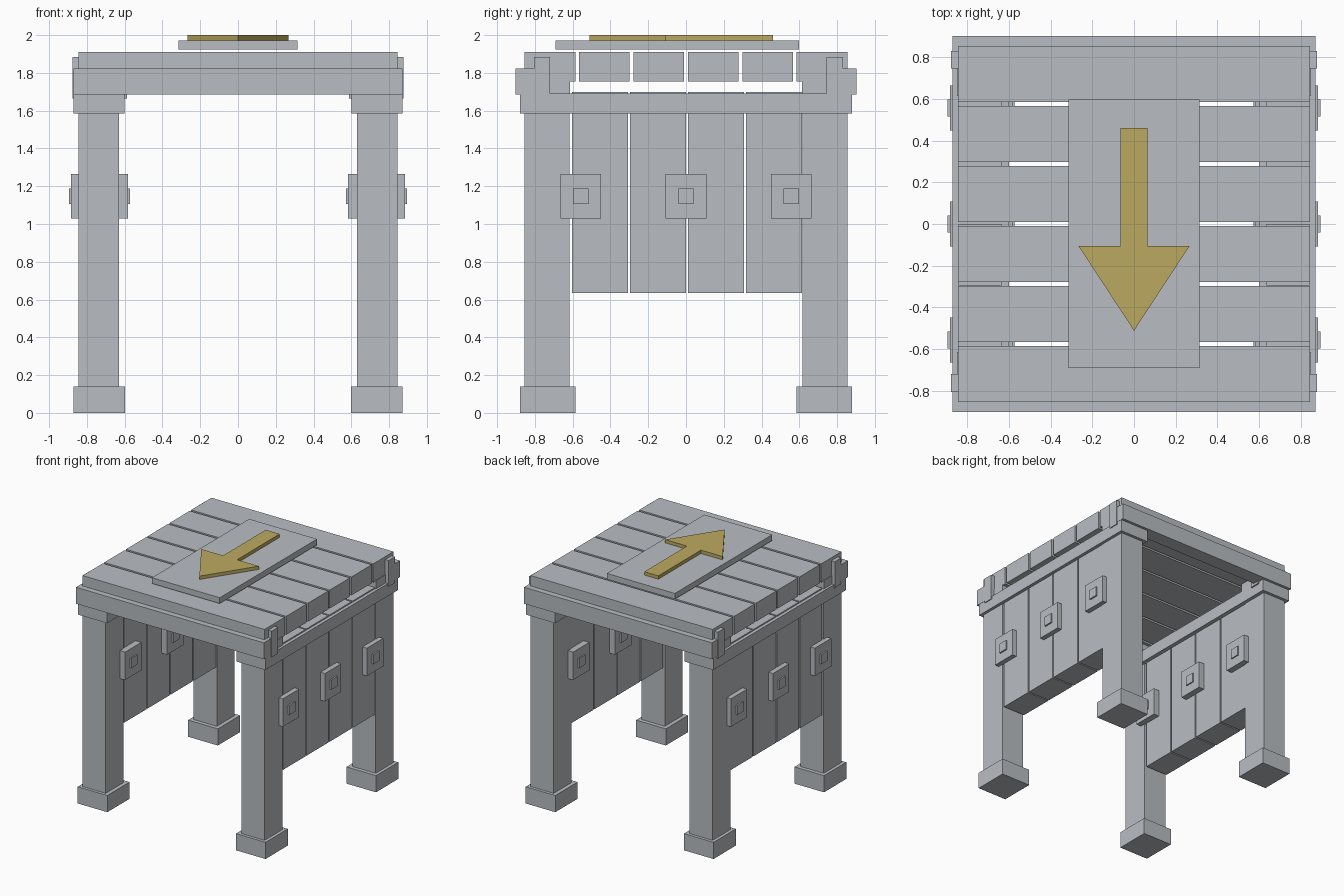
import bpy
import bmesh

cube = bpy.data.objects.get("Cube")
if cube:
    bpy.data.objects.remove(cube, do_unlink=True)


def make_material(name, rgb):
    mat = bpy.data.materials.new(name)
    mat.use_nodes = True
    color = (*rgb, 1.0)
    mat.diffuse_color = color
    mat.node_tree.nodes["Principled BSDF"].inputs["Base Color"].default_value = color
    return mat


GREY = make_material("pale_grey", (0.485, 0.51, 0.54))
GOLD = make_material("dull_gold", (0.5, 0.4, 0.115))


def add_prism(name, outline, z0, z1, mat):
    """Extrude a flat xy outline from z0 up to z1."""
    bm = bmesh.new()
    base = bm.faces.new([bm.verts.new((x, y, z0)) for x, y in outline])
    top = bmesh.ops.extrude_face_region(bm, geom=[base])["geom"]
    for v in top:
        if isinstance(v, bmesh.types.BMVert):
            v.co.z = z1
    bmesh.ops.recalc_face_normals(bm, faces=bm.faces)
    mesh = bpy.data.meshes.new(name)
    bm.to_mesh(mesh)
    bm.free()
    mesh.materials.append(mat)
    obj = bpy.data.objects.new(name, mesh)
    bpy.context.collection.objects.link(obj)
    return obj


def add_box(name, xs, ys, zs, mat=GREY):
    (x0, x1), (y0, y1) = sorted(xs), sorted(ys)
    return add_prism(name, [(x0, y0), (x1, y0), (x1, y1), (x0, y1)], *zs, mat)


for side, sx in (("left", 1), ("right", -1)):
    def side_box(name, x0, x1, ys, zs):
        add_box(f"{side}_{name}", (sx * x0, sx * x1), ys, zs)

    # Legs, feet and the corner blocks above them
    for end, sy in (("front", -1), ("back", 1)):
        side_box(f"{end}_leg", 0.63, 0.845, (sy * 0.618, sy * 0.855), (0.1, 1.6))
        side_box(f"{end}_foot", 0.597, 0.872, (sy * 0.585, sy * 0.88), (0, 0.14))
        side_box(f"{end}_corner_block", 0.6, 0.85, (sy * 0.615, sy * 0.84), (1.685, 1.76))

    # Clips that hold the end rails
    side_box("front_clip", 0.588, 0.877, (-0.805, -0.72), (1.665, 1.885))
    side_box("back_clip", 0.588, 0.877, (0.745, 0.83), (1.665, 1.885))

    # Side beam and hanging wall boards
    side_box("beam", 0.6, 0.87, (-0.88, 0.88), (1.585, 1.69))
    for i in range(4):
        y = -0.603 + i * 0.307
        side_box(f"wall_board_{i + 1}", 0.635, 0.842, (y, y + 0.295), (0.635, 1.7))

    # Square studs passing through the wall
    for i, y in enumerate((-0.557, 0, 0.557)):
        side_box(f"stud_plate_{i + 1}", 0.583, 0.883, (y - 0.108, y + 0.108), (1.03, 1.265))
        side_box(f"stud_core_{i + 1}", 0.573, 0.896, (y - 0.04, y + 0.04), (1.107, 1.188))

# End rails
for end, sy in (("front", -1), ("back", 1)):
    add_box(f"{end}_rail", (-0.872, 0.872), (sy * 0.78, sy * 0.903), (1.685, 1.823))

# Roof boards
for i in range(6):
    y = -0.855 + i * 0.2882
    add_box(f"roof_board_{i + 1}", (-0.845, 0.845), (y, y + 0.269), (1.755, 1.91))

# Sign plate and arrow
add_box("sign_plate", (-0.315, 0.315), (-0.692, 0.598), (1.923, 1.972))
half = [(0.065, 0.46), (0.065, -0.105), (0.267, -0.105)]
arrow = half + [(0, -0.512)] + [(-x, y) for x, y in reversed(half)]
add_prism("arrow", arrow, 1.972, 2.0, GOLD)
